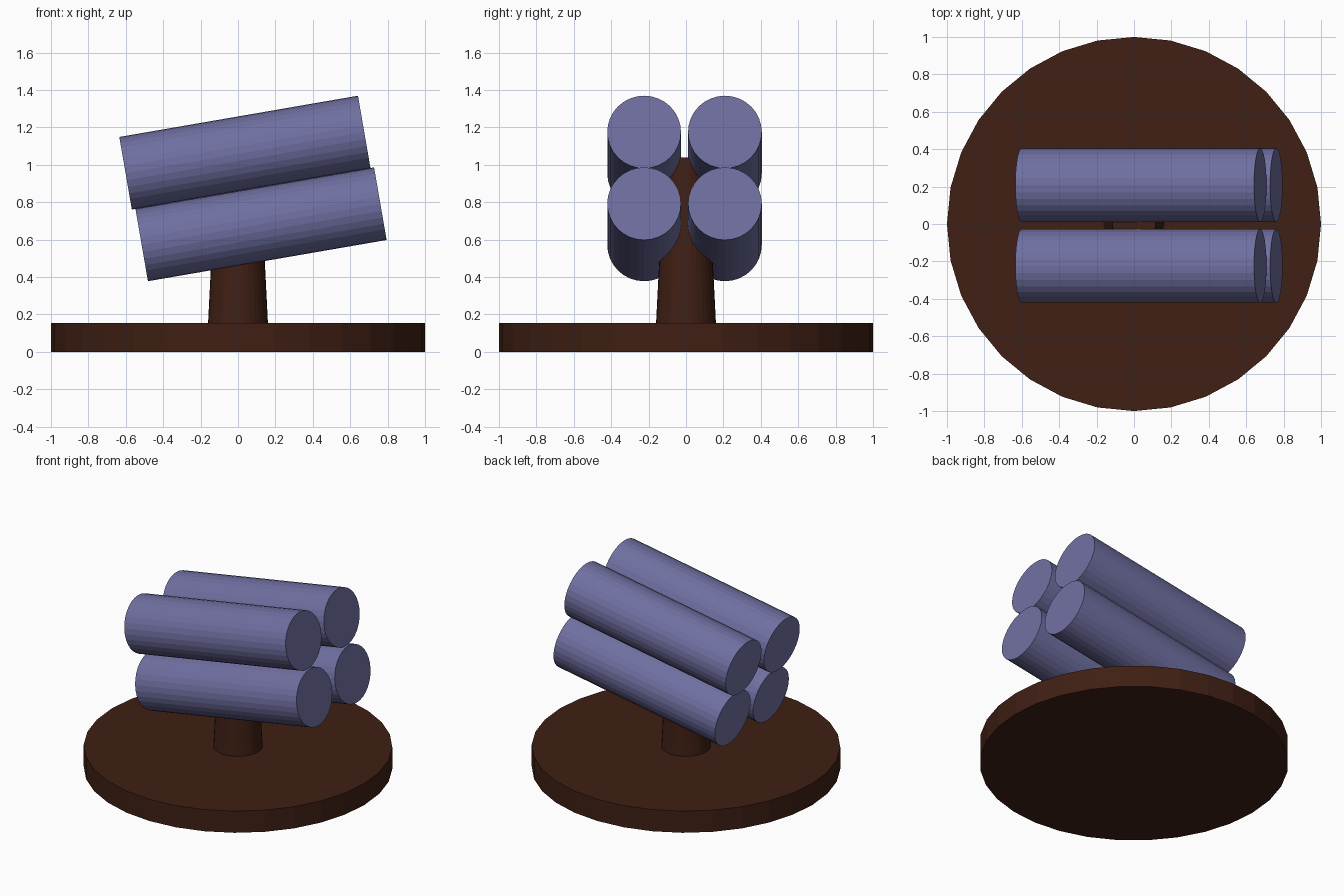
import bpy
from math import radians

if "Cube" in bpy.data.objects:
    bpy.data.objects.remove(bpy.data.objects["Cube"])


def material(name, color):
    mat = bpy.data.materials.new(name)
    mat.diffuse_color = (*color, 1)
    mat.use_nodes = True
    mat.node_tree.nodes["Principled BSDF"].inputs["Base Color"].default_value = mat.diffuse_color
    return mat


def add_cone(name, r1, r2, length, center, mat, rot=(0, 0, 0)):
    bpy.ops.mesh.primitive_cone_add(vertices=32, radius1=r1, radius2=r2,
                                    depth=length, location=center, rotation=rot)
    obj = bpy.context.object
    obj.name = name
    obj.data.materials.append(mat)
    return obj


brown = material("brown", (0.05, 0.014, 0.007))
slate = material("slate_blue", (0.16, 0.16, 0.36))

# Round base plate and tapered post
add_cone("base", 1.0, 1.0, 0.155, (0, 0, 0.0775), brown)
add_cone("post", 0.16, 0.115, 0.885, (0, 0, 0.5975), brown)

# Four tilted tubes, two rows of two, rising towards +x
TILT = radians(90 - 9.8)
for row, x, z in (("lower", 0.123, 0.682), ("upper", 0.037, 1.065)):
    for side, y in (("front", -0.224), ("back", 0.208)):
        add_cone(f"{row}_{side}_tube", 0.197, 0.197, 1.295,
                 (x, y, z), slate, (0, TILT, 0))
